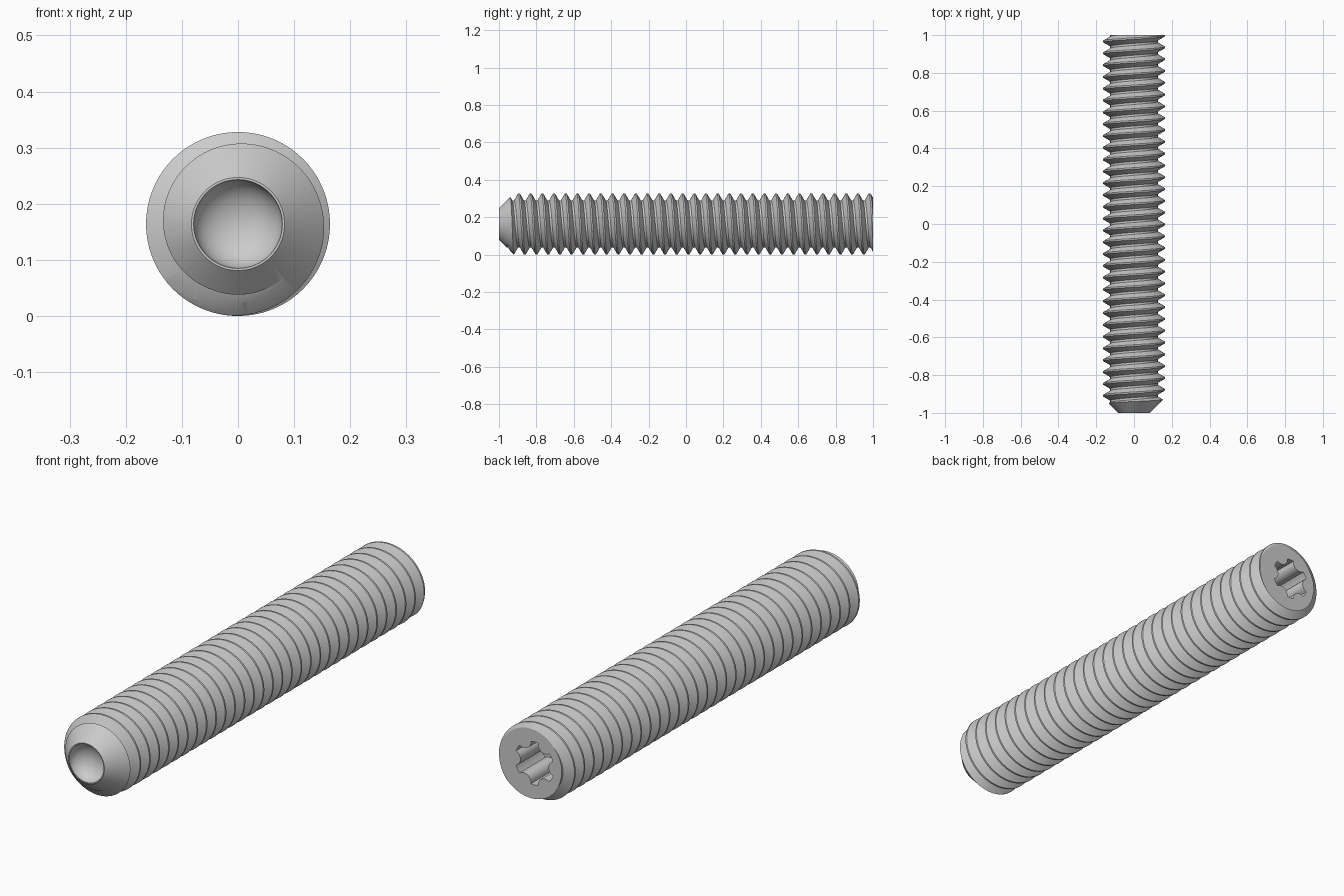
import bpy, bmesh
from math import sin, cos, pi, tau, sqrt

if "Cube" in bpy.data.objects:
    bpy.data.objects.remove(bpy.data.objects["Cube"])

R, ROOT, PITCH, N = 0.164, 0.126, 0.0625, 72
CREST_Y = -0.893          # a crest position along the top line
ZC = R                    # axis height


def ring_point(r, a, y):
    return (r * sin(a), y, ZC + r * cos(a))


def make_object(name, bm):
    bmesh.ops.recalc_face_normals(bm, faces=bm.faces)
    me = bpy.data.meshes.new(name)
    bm.to_mesh(me)
    bm.free()
    ob = bpy.data.objects.new(name, me)
    bpy.context.collection.objects.link(ob)
    return ob


def lathe(name, profile, n=N):
    """Revolve (r, y) points about the screw axis; ends lie on the axis."""
    bm = bmesh.new()
    rings = []
    for r, y in profile:
        if r == 0:
            rings.append([bm.verts.new((0, y, ZC))] * n)
        else:
            rings.append([bm.verts.new(ring_point(r, tau * i / n, y)) for i in range(n)])
    for a, b in zip(rings, rings[1:]):
        for i in range(n):
            j = (i + 1) % n
            bm.faces.new(list(dict.fromkeys((a[i], a[j], b[j], b[i]))))
    return make_object(name, bm)


def threaded_rod(name):
    """Right-hand helical thread, overlong at both ends."""
    half_crest, flank = PITCH / 16, (R - ROOT) * 0.577
    steps = [(-half_crest - flank, ROOT), (-half_crest, R),
             (half_crest, R), (half_crest + flank, ROOT)]
    turns, start = 38, CREST_Y - 4 * PITCH
    bm = bmesh.new()
    last = 4 * turns
    cols = []
    for j in range(N):
        count = last + (5 if j == 0 else 1)
        col = []
        for k in range(count):
            off, r = steps[k % 4]
            y = start + PITCH * (k // 4 + j / N) + off
            col.append(bm.verts.new(ring_point(r, tau * j / N, y)))
        cols.append(col)
    for j in range(N):
        a = cols[j]
        b = cols[j + 1] if j < N - 1 else cols[0][4:]
        for k in range(last):
            bm.faces.new((a[k], a[k + 1], b[k + 1], b[k]))
    # close both ends with fans
    low = [c[0] for c in cols] + cols[0][4:0:-1]
    high = [c[last] for c in cols] + cols[0][last + 4:last:-1]
    for loop, y in ((low, -1.3), (high, 1.6)):
        c = bm.verts.new((0, y, ZC))
        for i, v in enumerate(loop):
            bm.faces.new((c, v, loop[(i + 1) % len(loop)]))
    return make_object(name, bm)


def star_cutter(name, outer=0.09, d=0.098, rho=0.033, depth=0.17, n=144):
    """Six-lobed prism: a circle with six round scallops."""
    bm = bmesh.new()
    pts = []
    for i in range(n):
        a = tau * i / n
        p = (a % (pi / 3)) - pi / 6          # angle from the nearest scallop
        s = rho * rho - (d * sin(p)) ** 2
        r = min(outer, d * cos(p) - sqrt(s)) if s > 0 else outer
        pts.append((r, a))
    lo = [bm.verts.new(ring_point(r, a, 1 - depth)) for r, a in pts]
    hi = [bm.verts.new(ring_point(r, a, 1.1)) for r, a in pts]
    for i in range(n):
        j = (i + 1) % n
        bm.faces.new((lo[i], lo[j], hi[j], hi[i]))
    bm.faces.new(lo)
    bm.faces.new(hi)
    return make_object(name, bm)


# threaded body
screw = threaded_rod("set_screw")

# envelope: round cup in the tip, 45 degree cone, flat socket end
cup = [(0.079 * sin(t), -1 + 0.06 * cos(t)) for t in (pi / 2 * i / 10 for i in range(11))]
envelope = lathe("tip_envelope", cup + [(0.083, -1), (0.203, -0.88), (0.203, 1), (0, 1)])

# six-lobe drive socket
socket = star_cutter("drive_socket_cutter")

for cutter, op in ((envelope, 'INTERSECT'), (socket, 'DIFFERENCE')):
    m = screw.modifiers.new(cutter.name, 'BOOLEAN')
    m.object, m.operation, m.solver = cutter, op, 'EXACT'
    cutter.hide_render = True

# bake the cuts and drop the helpers
dg = bpy.context.evaluated_depsgraph_get()
screw_mesh = bpy.data.meshes.new_from_object(screw.evaluated_get(dg))
screw.modifiers.clear()
screw.data = screw_mesh
for cutter in (envelope, socket):
    bpy.data.objects.remove(cutter)

# smooth shading with crisp thread edges
bpy.context.view_layer.objects.active = screw
screw.select_set(True)
bpy.ops.object.shade_smooth_by_angle(angle=0.52)
